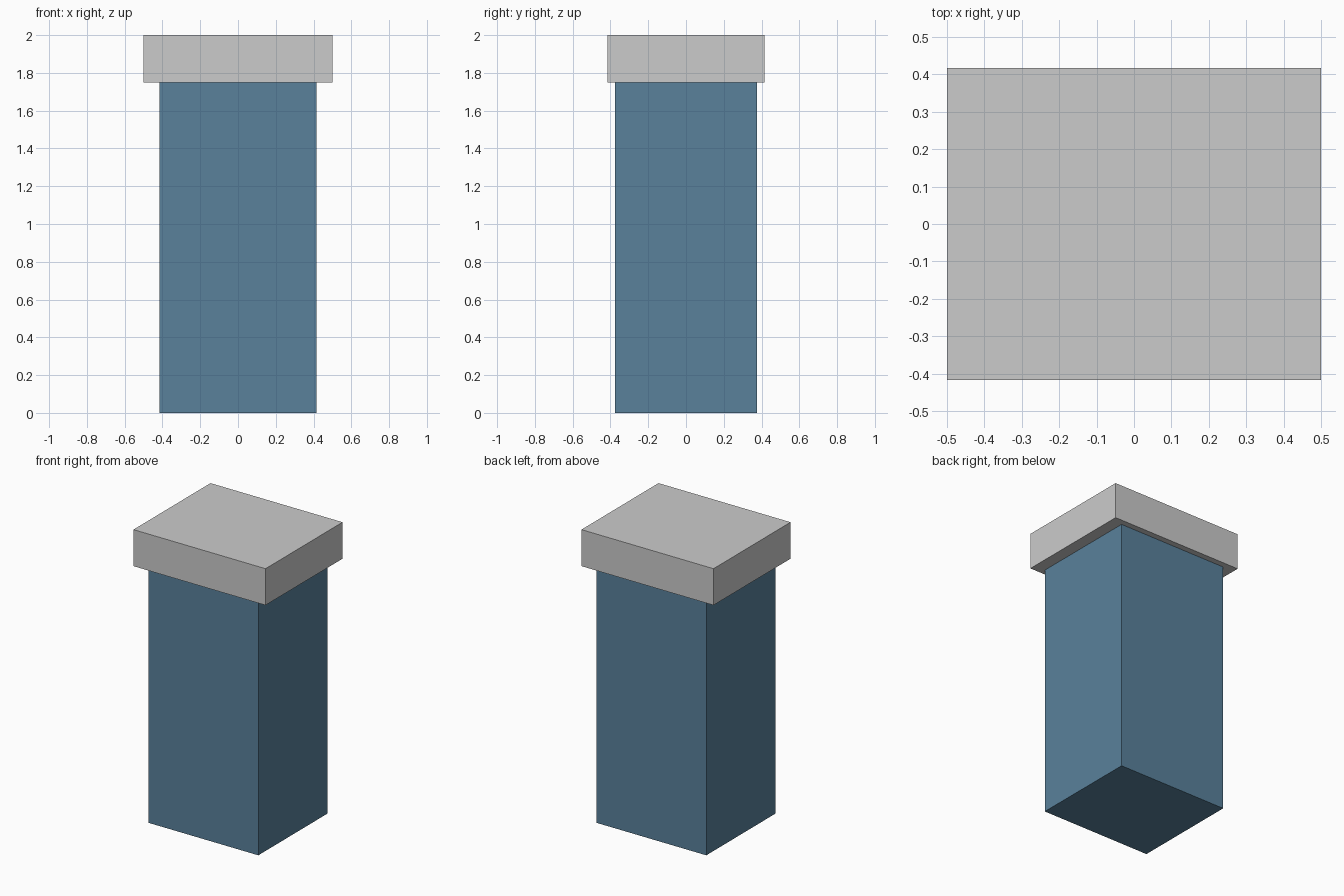
import bpy

if "Cube" in bpy.data.objects:
    bpy.data.objects.remove(bpy.data.objects["Cube"])


def box(name, width, depth, z0, z1):
    bpy.ops.mesh.primitive_cube_add(size=1, location=(0, 0, (z0 + z1) / 2))
    obj = bpy.context.object
    obj.name = name
    obj.scale = (width, depth, z1 - z0)
    bpy.ops.object.transform_apply(location=False, rotation=False, scale=True)
    return obj


# Tall blue body
body = box("body", 0.833, 0.75, 0.0, 1.75)
blue = bpy.data.materials.new("blue")
blue.diffuse_color = (0.10, 0.22, 0.33, 1.0)
blue.use_nodes = True
blue.node_tree.nodes["Principled BSDF"].inputs["Base Color"].default_value = blue.diffuse_color
body.data.materials.append(blue)

# Overhanging grey slab resting on the body
box("top_slab", 1.0, 0.833, 1.75, 2.0)
